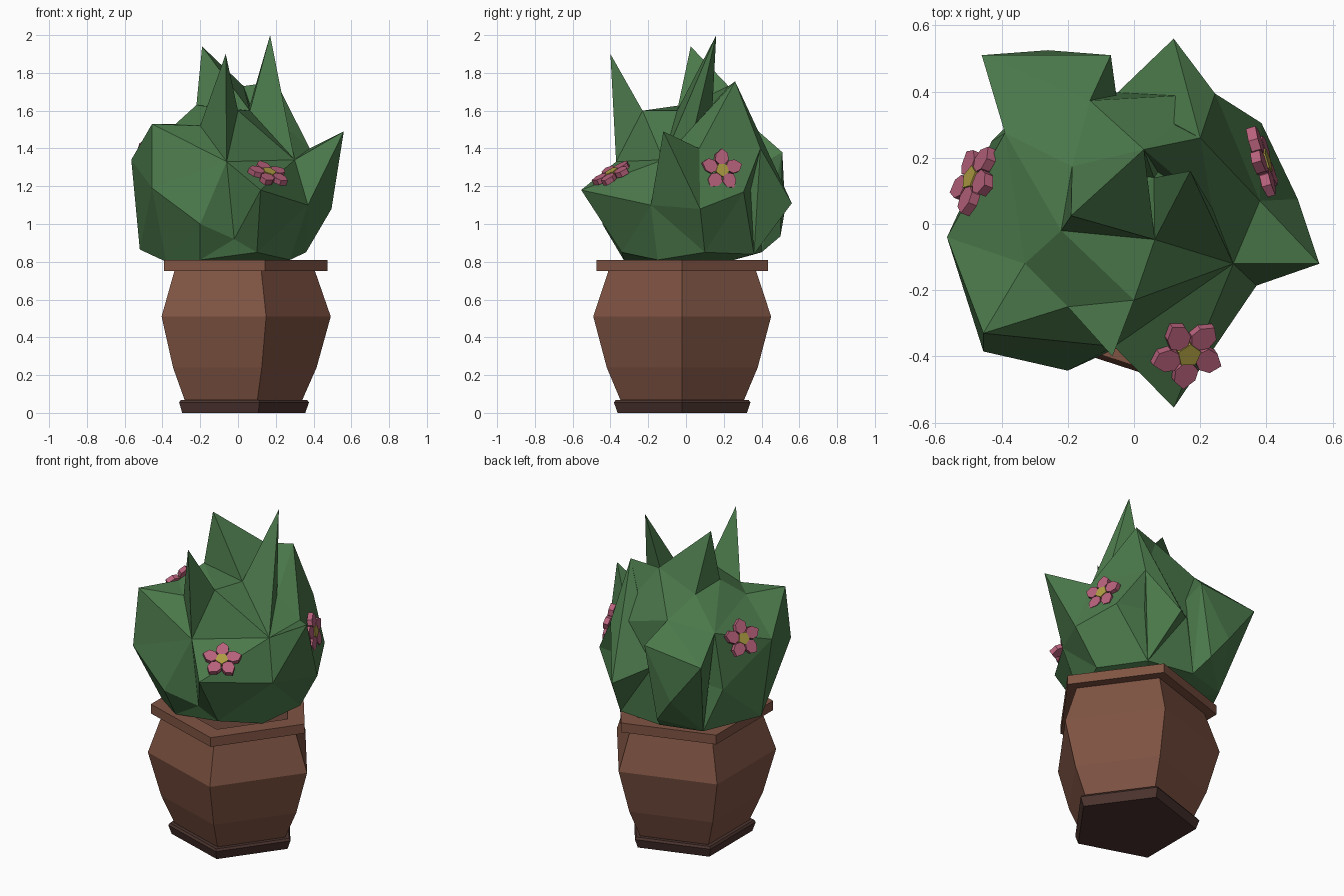
import bpy, bmesh, math
from mathutils import Vector

if "Cube" in bpy.data.objects:
    bpy.data.objects.remove(bpy.data.objects["Cube"])


def material(name, rgb):
    m = bpy.data.materials.new(name)
    m.diffuse_color = (*rgb, 1)
    m.use_nodes = True
    m.node_tree.nodes["Principled BSDF"].inputs["Base Color"].default_value = m.diffuse_color
    return m


LEAF = material("leaf green", (0.07, 0.19, 0.07))
CLAY = material("clay brown", (0.215, 0.088, 0.056))
BASE = material("dark base", (0.07, 0.034, 0.028))
SOIL = material("soil brown", (0.13, 0.055, 0.04))
PINK = material("petal pink", (0.47, 0.12, 0.2))
YELLOW = material("pollen yellow", (0.42, 0.33, 0.055))


def finish(name, bm, mat):
    bmesh.ops.recalc_face_normals(bm, faces=bm.faces)
    mesh = bpy.data.meshes.new(name)
    bm.to_mesh(mesh)
    bm.free()
    mesh.materials.append(mat)
    ob = bpy.data.objects.new(name, mesh)
    bpy.context.collection.objects.link(ob)
    return ob


def pentagon_lathe(name, profile, mat, closed=False):
    """Five-sided ring stack, a corner pointing to +x."""
    bm = bmesh.new()
    rings = []
    for r, z in profile:
        rings.append([bm.verts.new((r * math.cos(a) - 0.004, r * math.sin(a) - 0.02, z))
                      for a in (math.tau * i / 5 for i in range(5))])
    pairs = list(zip(rings, rings[1:]))
    if closed:
        pairs.append((rings[-1], rings[0]))
    else:
        bm.faces.new(rings[0])
        bm.faces.new(rings[-1])
    for lo, hi in pairs:
        for i in range(5):
            j = (i + 1) % 5
            bm.faces.new((lo[i], lo[j], hi[j], hi[i]))
    return finish(name, bm, mat)


# Pot: foot, body, rim and soil
pentagon_lathe("pot_foot", [(0.36, 0), (0.38, 0.055), (0.37, 0.068)], BASE)
pentagon_lathe("pot_body", [(0.335, 0.06), (0.345, 0.07), (0.42, 0.24), (0.495, 0.51),
                            (0.41, 0.755), (0.36, 0.755), (0.36, 0.72)], CLAY)
pentagon_lathe("pot_rim", [(0.36, 0.752), (0.478, 0.752), (0.478, 0.81), (0.36, 0.81)],
               CLAY, closed=True)
pentagon_lathe("soil", [(0.36, 0.72), (0.362, 0.758)], SOIL)

# Foliage body: key points joined by the hull of their directions from the core
BODY = {
    # crown
    "ridge": (.03, .225, 1.73), "c1": (-.187, .174, 1.6), "c2": (-.22, -.02, 1.63),
    "c3": (.063, -.047, 1.6), "c4": (0, -.23, 1.6), "c5": (.235, .05, 1.53),
    "c6": (-.33, -.12, 1.53), "c7": (.06, .14, 1.62), "c8": (-.2, -.25, 1.52),
    "back_top": (-.133, .373, 1.5), "left_back": (-.39, .275, 1.45),
    # middle
    "hub": (-.06, -.37, 1.33), "right_hub": (.3, -.12, 1.34), "r1": (.38, .07, 1.4),
    "r2": (.245, .394, 1.4), "r3": (.385, .305, 1.17), "r4": (.495, .075, 1.08),
    "r5": (.37, -.186, 1.1), "l1": (-.455, -.33, 1.53), "l2": (-.455, -.385, 1.19),
    "l3": (-.565, -.04, 1.34), "b1": (-.05, .397, 1.2), "l4": (-.43, .25, 1.1),
    # underside
    "u1": (-.2, -.443, 1.0), "u2": (-.02, -.36, .92), "u3": (-.52, 0, .865),
    "u4": (-.38, -.2, .8), "u5": (-.35, .33, .85), "u6": (-.1, .4, .85),
    "u7": (.2, .36, .84), "u8": (.36, .1, .85), "u9": (.275, -.15, .81),
    "u10": (.1, -.34, .85), "u11": (-.2, -.33, .81), "stem": (0, 0, .74),
}
CORE = Vector((0, 0, 1.1))
bm = bmesh.new()
verts = [bm.verts.new((Vector(p) - CORE).normalized()) for p in BODY.values()]
bmesh.ops.convex_hull(bm, input=verts)
for v, p in zip(verts, BODY.values()):
    v.co = p
finish("foliage_body", bm, LEAF)


# Leaf spikes: hulls from tips down to points of the body
def spike(name, tips, roots):
    bm = bmesh.new()
    for p in tips + [BODY[k] for k in roots.split()]:
        bm.verts.new(p)
    bm.verts.new(CORE)
    bmesh.ops.convex_hull(bm, input=bm.verts)
    finish(name, bm, LEAF)


BACK_TIP = (.20, .26, 1.755)
spike("left_spike", [(-.19, .025, 1.94)], "c1 c2 c3 ridge")
spike("tall_spike", [(.17, .16, 2.0)], "c3 c7 c5 right_hub")
spike("front_spike", [(-.065, -.4, 1.9)], "hub c4 c8")
spike("right_spike", [(.56, -.12, 1.49)], "right_hub r1 r4 r5")
spike("back_spike", [BACK_TIP], "ridge c5 r1 r2")
spike("back_leaf", [BACK_TIP, (.12, .56, 1.11)], "b1 r2 u7")
spike("front_leaf", [(.12, -.555, 1.18)], "hub right_hub r5 u10 u2")
spike("back_left_lobe", [(-.46, .51, 1.34), (-.07, .51, 1.38), (-.26, .525, 1.08),
                         (-.15, .5, .935)], "back_top left_back u5 u6")


# Flowers: five flat petals around a pentagon centre
def prism(bm, outline, z0, z1):
    lo = [bm.verts.new((x, y, z0)) for x, y in outline]
    hi = [bm.verts.new((x, y, z1)) for x, y in outline]
    bm.faces.new(lo)
    bm.faces.new(hi)
    n = len(lo)
    for i in range(n):
        j = (i + 1) % n
        bm.faces.new((lo[i], lo[j], hi[j], hi[i]))


PETAL = [(.015, 0), (.052, -.036), (.088, -.036), (.114, -.004), (.085, .03), (.052, .036)]


def flower(name, centre, normal):
    turn = Vector(normal).to_track_quat('Z', 'Y')
    petals, middle = bmesh.new(), bmesh.new()
    for k in range(5):
        a = math.tau * k / 5 + math.pi / 2
        c, s = math.cos(a), math.sin(a)
        prism(petals, [(x * c - y * s, x * s + y * c) for x, y in PETAL], -.015, .015)
    prism(middle, [(.038 * math.cos(math.tau * k / 5 - math.pi / 2),
                    .038 * math.sin(math.tau * k / 5 - math.pi / 2)) for k in range(5)],
          -.012, .02)
    for part, bm, mat in (("petals", petals, PINK), ("centre", middle, YELLOW)):
        bmesh.ops.transform(bm, matrix=turn.to_matrix().to_4x4(), verts=bm.verts)
        bmesh.ops.translate(bm, vec=centre, verts=bm.verts)
        finish(f"{name}_{part}", bm, mat)


flower("front_flower", (.162, -.39, 1.265), (.28, -.43, .86))
flower("right_flower", (.388, .188, 1.285), (.94, .28, .15))
flower("left_flower", (-.483, .135, 1.39), (-.84, .33, .43))
